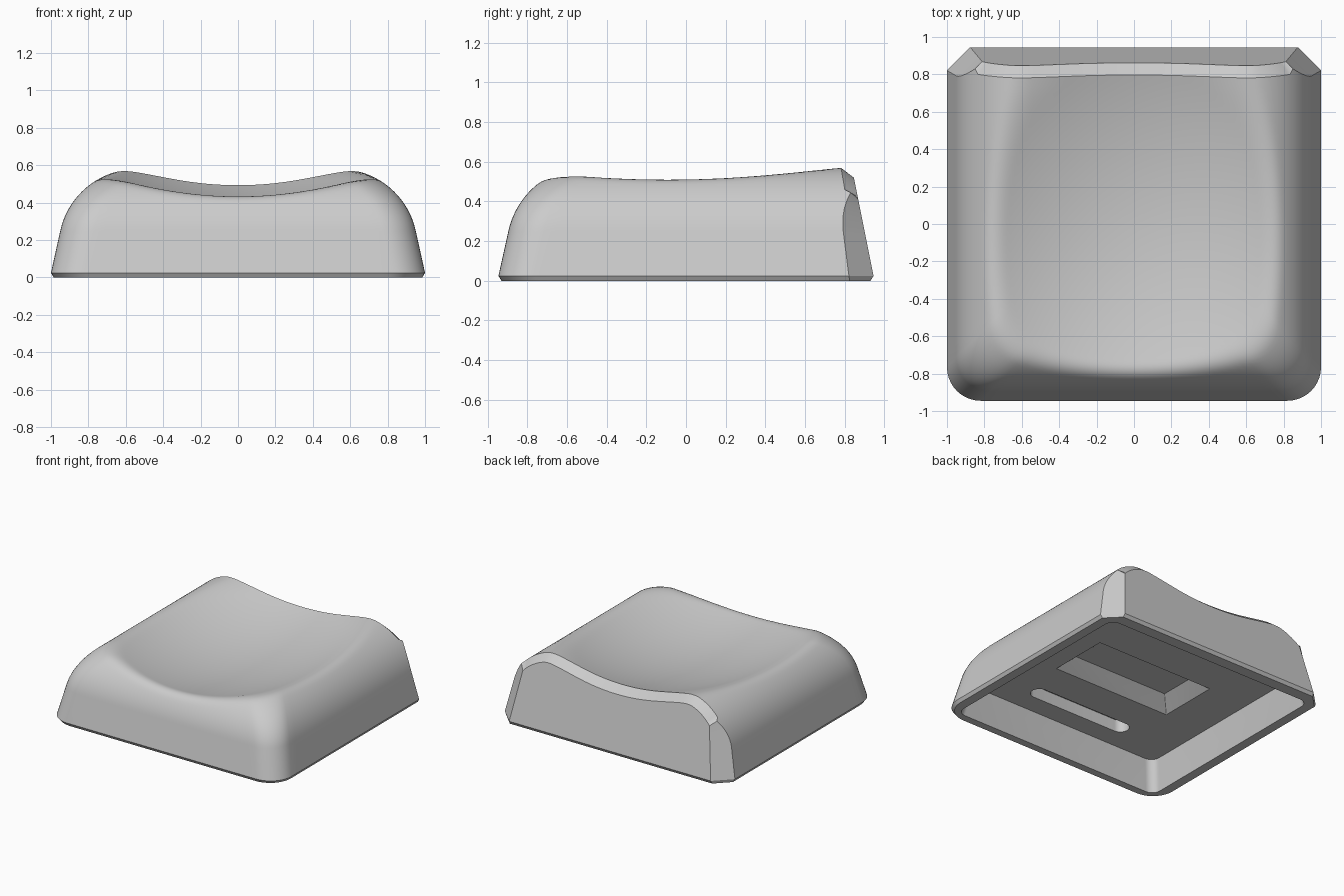
import bpy, bmesh, math

if "Cube" in bpy.data.objects:
    bpy.data.objects.remove(bpy.data.objects["Cube"])

grey = bpy.data.materials.new("plain grey")
grey.use_nodes = True
grey.diffuse_color = (0.6, 0.6, 0.6, 1)
grey.node_tree.nodes["Principled BSDF"].inputs["Base Color"].default_value = (0.6, 0.6, 0.6, 1)

FRONT = -0.945
CORNER = 0.18


def make_object(bm, name):
    bmesh.ops.recalc_face_normals(bm, faces=bm.faces[:])
    mesh = bpy.data.meshes.new(name)
    bm.to_mesh(mesh)
    bm.free()
    mesh.materials.append(grey)
    obj = bpy.data.objects.new(name, mesh)
    bpy.context.collection.objects.link(obj)
    return obj


def height(dome, x, y):
    """Dome height, softly cut by the finger dish."""
    dish = 0.36 + 0.032 * y + 0.17 * y * y + x * x / 3.4
    blend = 0.06
    h = max(blend - abs(dome - dish), 0) / blend
    return min(dome, dish) - h * h * blend / 4


def back_y(z):
    return min(0.95 - 0.2 * z, 0.93 + 0.6 * z)


# Rings of (inset, dome height): bottom bevel, drafted wall, round shoulder, top
rings = [(0.015, 0), (0, 0.025)]
for i in range(29):
    a = math.radians(12 + 78 * i / 28)
    rings.append((0.46 - 0.42 * math.cos(a), 0.16 + 0.42 * math.sin(a)))
rings += [(0.46 + 0.54 * i / 16, 0.58) for i in range(1, 17)]

# Back outline: where each ring ends, and the inner edge of the back chamfer
section = [(1 - d, height(z, 1 - d, 0.79)) for d, z in rings]
ends, inner = [], []
for i, (x, z) in enumerate(section):
    x0, z0 = section[max(i - 1, 0)]
    x1, z1 = section[min(i + 1, len(section) - 1)]
    length = math.hypot(x1 - x0, z1 - z0)
    qx = x - 0.05 * (z1 - z0) / length
    qz = z + 0.05 * (x1 - x0) / length
    if i < 2:
        qz = z
    if i == len(section) - 1:
        qx, qz = 0, z - 0.05
    gap = 0.065
    limit = 0.88 - 0.167 * qz
    if qx > limit:
        qx = limit
        gap = x - qx
    qx = max(qx, 0)
    inner.append((qx, back_y(qz), qz))
    ends.append(back_y(qz) - gap)


def half_path(inset, end):
    """Right half of a ring, from the back end to the front centre."""
    w, f = 1 - inset, FRONT + inset
    r = min(CORNER, w)
    pts = [(w, end + (f + r - end) * i / 22) for i in range(22)]
    for i in range(11):
        a = math.pi / 2 * i / 10
        pts.append((w - r + r * math.cos(a), f + r - r * math.sin(a)))
    pts += [((w - r) * (1 - i / 14), f) for i in range(1, 15)]
    return pts


# Body shell
bm = bmesh.new()
loops = []
for (inset, dome), end in zip(rings, ends):
    half = half_path(inset, end)
    path = half + [(-x, y) for x, y in reversed(half[:-1])]
    loops.append([bm.verts.new((x, y, height(dome, x, y))) for x, y in path])
for low, high in zip(loops, loops[1:]):
    for i in range(len(low) - 1):
        bm.faces.new((low[i], low[i + 1], high[i + 1], high[i]))

# Back chamfer, back face and base
right = [bm.verts.new(p) for p in inner]
left = [bm.verts.new((-x, y, z)) for x, y, z in inner]
for side, k in ((right, 0), (left, -1)):
    for i in range(len(side) - 1):
        bm.faces.new((loops[i][k], loops[i + 1][k], side[i + 1], side[i]))
bm.faces.new((right[0], right[1], left[1], left[0]))
bm.faces.new(right[1:] + left[:0:-1])
bm.faces.new(loops[0] + [left[0], right[0]])
bmesh.ops.remove_doubles(bm, verts=bm.verts[:], dist=0.0001)
body = make_object(bm, "cap_body")


def tapered_block(name, cx, cy, w, d, r, z0, z1, taper):
    """Rounded rectangular block, narrower at the top."""
    bm = bmesh.new()
    layers = []
    for z, t in ((z0, 0), (z1, taper)):
        layer = []
        for q in range(4):
            sx, sy = ((1, 1), (-1, 1), (-1, -1), (1, -1))[q]
            for i in range(9):
                a = math.pi / 2 * (q + i / 8)
                layer.append(bm.verts.new((cx + sx * (w - t - r) + r * math.cos(a),
                                           cy + sy * (d - t - r) + r * math.sin(a), z)))
        layers.append(layer)
    n = len(layers[0])
    for i in range(n):
        j = (i + 1) % n
        bm.faces.new((layers[0][i], layers[0][j], layers[1][j], layers[1][i]))
    bm.faces.new(layers[0])
    bm.faces.new(layers[1])
    bmesh.ops.remove_doubles(bm, verts=bm.verts[:], dist=0.00005)
    return make_object(bm, name)


# Hollow underside, central pocket and slot
cutters = [
    tapered_block("cavity_cutter", 0, -0.015, 0.915, 0.86, 0.07, -0.02, 0.235, 0.05),
    tapered_block("pocket_cutter", 0, -0.01, 0.55, 0.28, 0.001, 0.2, 0.325, 0.14),
    tapered_block("slot_cutter", 0, -0.6, 0.44, 0.065, 0.064, 0.2, 0.33, 0),
]
bpy.context.view_layer.objects.active = body
for cutter in cutters:
    mod = body.modifiers.new(cutter.name, "BOOLEAN")
    mod.operation = "DIFFERENCE"
    mod.solver = "EXACT"
    mod.object = cutter
    bpy.ops.object.modifier_apply(modifier=mod.name)
    bpy.data.objects.remove(cutter)

bpy.ops.object.select_all(action="DESELECT")
body.select_set(True)
bpy.ops.object.shade_smooth_by_angle(angle=math.radians(28))
